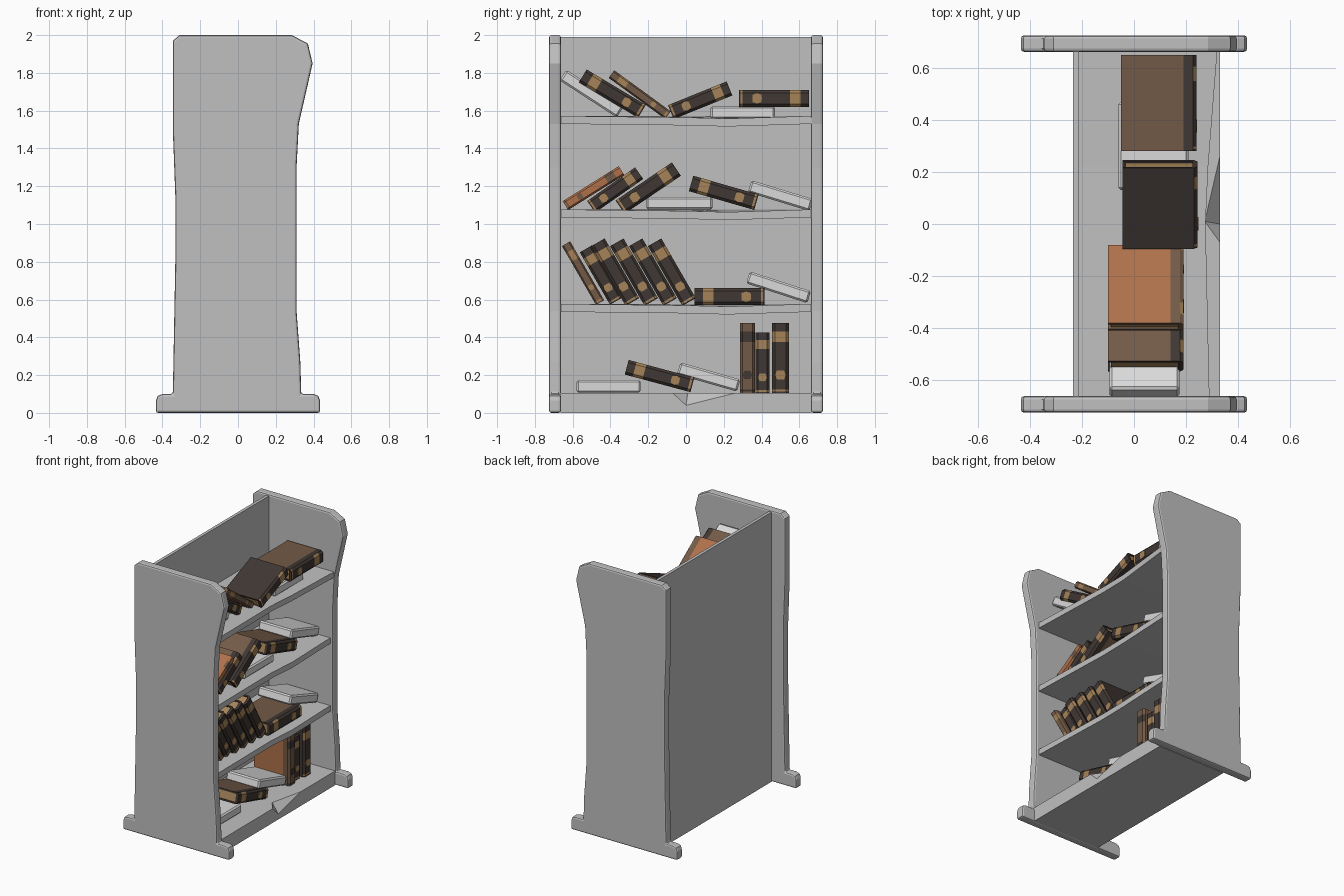
import bpy, bmesh, math
from mathutils import Matrix

if "Cube" in bpy.data.objects:
    bpy.data.objects.remove(bpy.data.objects["Cube"])


def material(name, rgb):
    m = bpy.data.materials.new(name)
    m.diffuse_color = (*rgb, 1)
    m.use_nodes = True
    m.node_tree.nodes["Principled BSDF"].inputs["Base Color"].default_value = m.diffuse_color
    return m


GREY = material("grey_case", (0.53, 0.53, 0.53))
PALE = material("pale_grey_book", (0.70, 0.70, 0.70))
DARK = material("dark_leather", (0.050, 0.038, 0.033))
TAN = material("tan_paper", (0.38, 0.23, 0.10))
BROWN = material("brown_leather", (0.17, 0.102, 0.063))
ORANGE = material("orange_leather", (0.43, 0.165, 0.07))


def make(name, verts, faces, mats, bevel=0, segs=1):
    me = bpy.data.meshes.new(name)
    me.from_pydata(verts, [], faces)
    bm = bmesh.new()
    bm.from_mesh(me)
    bmesh.ops.recalc_face_normals(bm, faces=bm.faces)
    bm.to_mesh(me)
    bm.free()
    for m in mats:
        me.materials.append(m)
    ob = bpy.data.objects.new(name, me)
    bpy.context.collection.objects.link(ob)
    if bevel:
        b = ob.modifiers.new("bevel", "BEVEL")
        b.width, b.segments = bevel, segs
        b.limit_method, b.angle_limit = "ANGLE", math.radians(50)
    return ob


def loft(rings):
    """Vertices and faces joining equal rings, capped at both ends."""
    n = len(rings[0])
    verts = [p for r in rings for p in r]
    faces = [(s * n + k, s * n + (k + 1) % n, (s + 1) * n + (k + 1) % n, (s + 1) * n + k)
             for s in range(len(rings) - 1) for k in range(n)]
    faces += [tuple(range(n)), tuple(range(len(verts) - n, len(verts)))]
    return verts, faces


def box(name, lo, hi, mat, bevel=0, segs=1):
    rings = [[(x, lo[1], lo[2]), (x, hi[1], lo[2]), (x, hi[1], hi[2]), (x, lo[1], hi[2])]
             for x in (lo[0], hi[0])]
    return make(name, *loft(rings), [mat], bevel, segs)


# Side panels: one profile with feet and an overhanging front top
profile = [(-.435, 0), (.435, 0), (.435, .065), (.425, .09), (.40, .1), (.335, .1),
           (.33, .27), (.31, .54), (.31, 1.3), (.322, 1.53), (.395, 1.85), (.37, 1.955),
           (.285, 2), (-.31, 2), (-.345, 1.97), (-.345, 1.5), (-.332, 1.15), (-.332, .8),
           (-.345, .1), (-.40, .1), (-.425, .09), (-.435, .065)]
for side, label in ((-1, "front"), (1, "rear")):
    rings = [[(x, side * y, z) for x, z in profile] for y in (.662, .725)]
    make("side_panel_" + label, *loft(rings), [GREY], .012, 2)

# Back panel
box("back_panel", (-.235, -.665, 0), (-.212, .665, 1.99), GREY)

# Base plinth with a chip broken out of its front top edge
F, B = .33, -.22
base = [(B, -.665, 0), (B, .665, 0), (B, .665, .105), (B, -.665, .105),
        (F, -.665, 0), (F, .665, 0), (F, .665, .105), (F, .26, .105),
        (F, 0, .04), (F, -.07, .105), (F, -.665, .105), (.272, .01, .105)]
make("base_plinth", base,
     [(0, 1, 2, 3), (0, 1, 5, 4), (0, 4, 10, 3), (1, 2, 6, 5),
      (4, 5, 6, 7, 8, 9, 10), (3, 10, 9, 11, 7, 6, 2), (7, 8, 11), (8, 9, 11)], [GREY])

# Sagging shelves
for i, z in enumerate((.535, 1.035, 1.53)):
    ends = [(-.665, .29, 0), (0, .275, -.008), (.22, .285, -.014), (.665, .32 if i == 2 else .29, 0)]
    rings = [[(-.22, y, z), (x, y, z + s), (x, y, z + .042 + s), (-.22, y, z + .042)]
             for y, x, s in ends]
    make("shelf_%d" % (i + 1), *loft(rings), [GREY])


def bound_book(i, y, z, angle, L, T, spine, cover, band, xs):
    D, b = .29, .011
    h = T / 2
    prof = [(-D, -h), (-.05, -h), (-.014, -h), (0, -h * .65), (0, h * .65), (-.014, h),
            (-.05, h), (-D, h), (-D, h - b), (-.02, h - b), (-.02, b - h), (-D, b - h)]
    cuts = (0, .02, .05, .73, .88, 1)
    rings = [[(x, (c - .5) * L, t) for x, t in prof] for c in cuts]
    place = Matrix.Translation((xs, y, z)) @ Matrix.Rotation(math.radians(angle), 4, "X")
    ob = make("book_cover_%d" % i, *loft(rings), [spine, cover, band])
    ob.matrix_world = place
    n = len(prof)
    for p in ob.data.polygons:
        s, k = divmod(p.index, n)
        if s >= len(cuts) - 1:
            continue
        if k in (0, 6):
            p.material_index = 1                    # cover boards
        elif k in (2, 3, 4) and s in (1, 3):
            p.material_index = 2                    # bands over the spine
    # page block
    pg = box("book_pages_%d" % i, (-D + .012, -L / 2 + .008, b - h),
             (-.02, L / 2 - .008, h - b), TAN)
    pg.matrix_world = place
    # worn patch on the spine
    r = min(.028, h * .62)
    rings = [[(x, -.24 * L + r * (1.2 if a % 2 else .9) * math.cos(a * math.pi / 4),
               r * math.sin(a * math.pi / 4)) for a in range(8)] for x in (-.002, .003)]
    make("book_patch_%d" % i, *loft(rings), [band]).matrix_world = place


# Leather books: y, z, angle, length, thickness, spine, cover, band, spine x
D_, B_, O_, T_ = DARK, BROWN, ORANGE, TAN
books = [
    (-.39, 1.69, 149, .365, .08, D_, B_, T_, .19),
    (-.245, 1.685, 144, .37, .05, B_, O_, T_, .19),
    (.075, 1.655, 22, .335, .08, D_, D_, T_, .245),
    (.465, 1.665, 0, .37, .09, D_, B_, T_, .24),
    (-.49, 1.19, 32, .35, .055, O_, O_, B_, .20),
    (-.375, 1.18, 35, .31, .075, D_, B_, T_, .20),
    (-.20, 1.19, 34, .36, .085, D_, B_, T_, .22),
    (.20, 1.165, 164, .36, .085, D_, B_, T_, .22),
    (-.545, .74, 120, .36, .05, B_, O_, T_, .19),
    (-.45, .73, 120, .32, .075, D_, D_, T_, .19),
    (.23, .615, 180, .37, .09, D_, B_, T_, .23),
    (-.14, .195, 165, .36, .08, D_, B_, T_, .22),
    (.325, .29, 90, .37, .08, B_, O_, D_, .22),
    (.405, .265, 90, .32, .075, D_, B_, T_, .20),
    (.50, .29, 90, .37, .088, D_, B_, T_, .22),
]
books += [(-.375 + .1 * k, .745, 120, .365, .082, D_, D_, T_, .20) for k in range(4)]
for i, bk in enumerate(books):
    bound_book(i + 1, *bk)

# Plain grey books: y, z, angle, length, spine x
plain = [(-.50, 1.69, -33, .36, .175), (.30, 1.59, 0, .34, .21), (-.035, 1.11, 0, .35, .2),
         (.50, 1.15, -17, .34, .2), (.49, .665, -18, .34, .2), (-.41, .14, 0, .34, .2),
         (.12, .19, -16, .33, .2)]
for i, (y, z, a, L, xs) in enumerate(plain):
    ob = box("plain_book_%d" % (i + 1), (-.27, -L / 2, -.033), (0, L / 2, .033), PALE, .01)
    ob.matrix_world = Matrix.Translation((xs, y, z)) @ Matrix.Rotation(math.radians(a), 4, "X")
